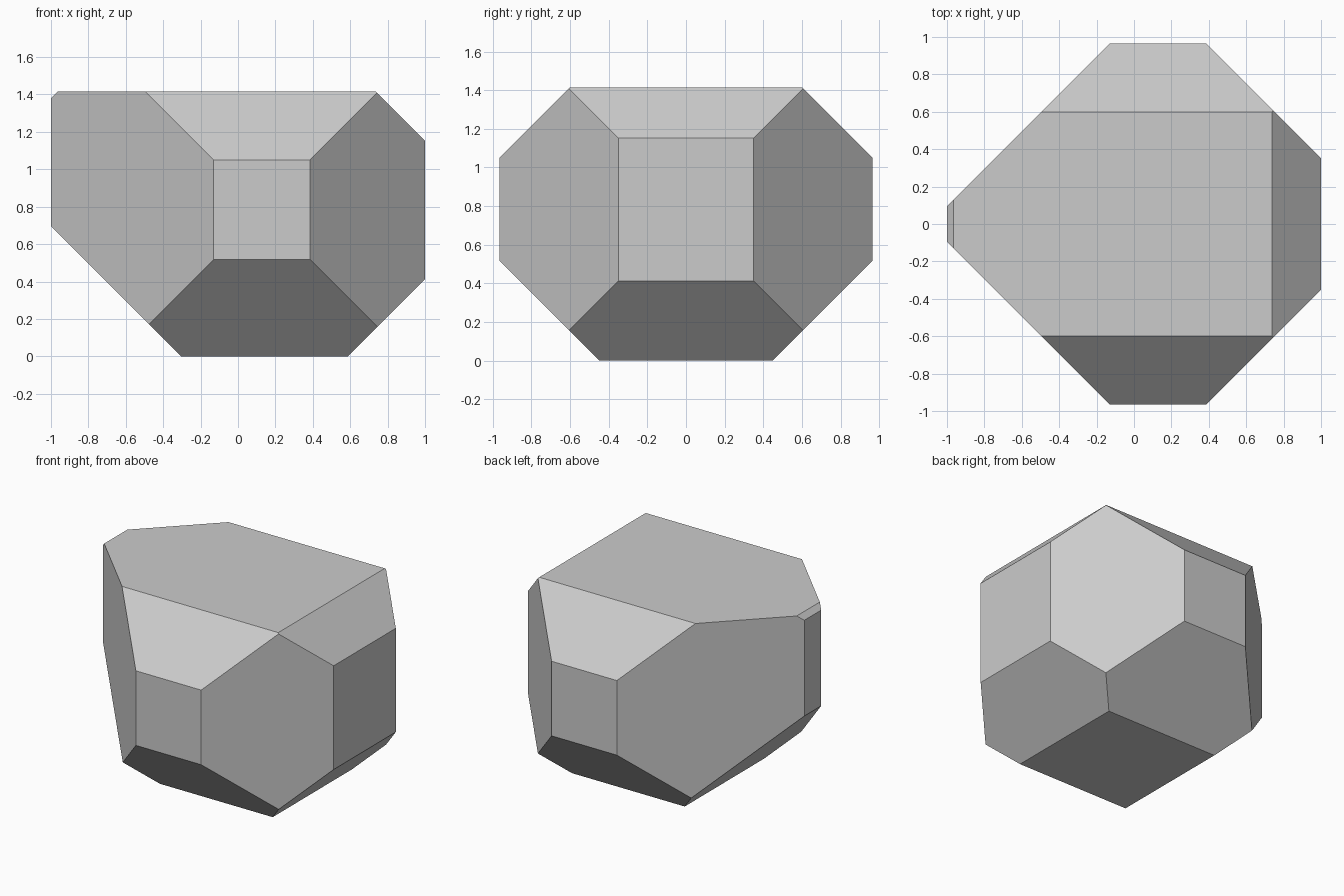
import bpy, bmesh
from mathutils import Vector, Matrix

if "Cube" in bpy.data.objects:
    bpy.data.objects.remove(bpy.data.objects["Cube"])

# Block enclosing the whole stone
W, D, H = 2.0, 1.93, 1.415
bm = bmesh.new()
bmesh.ops.create_cube(bm, size=1, matrix=Matrix.Translation((0, 0, H / 2)) @ Matrix.Diagonal((W, D, H, 1)))


def bevel_cut(direction, offset):
    """Slice off everything where direction . point > offset and cap the cut."""
    n = Vector(direction)
    cut = bmesh.ops.bisect_plane(
        bm, geom=bm.verts[:] + bm.edges[:] + bm.faces[:], dist=1e-5,
        plane_co=n * offset / n.length_squared, plane_no=n, clear_outer=True)
    rim = [e for e in cut["geom_cut"] if isinstance(e, bmesh.types.BMEdge)]
    bmesh.ops.holes_fill(bm, edges=rim, sides=0)


# Facets mirrored front to back
for s in (-1, 1):
    bevel_cut((1, s, 0), 1.35)      # right vertical corners
    bevel_cut((-1, s, 0), 1.095)    # left vertical corners
    bevel_cut((0, s, 1), 2.015)     # upper front and back
    bevel_cut((0, s, -1), 0.447)    # lower front and back

# Facets on the right and left ends
bevel_cut((1, 0, 1), 2.153)
bevel_cut((1, 0, -1), 0.587)
bevel_cut((-1, 0, 1), 2.38)
bevel_cut((-1, 0, -1), 0.303)

bmesh.ops.recalc_face_normals(bm, faces=bm.faces[:])
mesh = bpy.data.meshes.new("faceted_stone")
bm.to_mesh(mesh)
bm.free()
stone = bpy.data.objects.new("faceted_stone", mesh)
bpy.context.collection.objects.link(stone)
